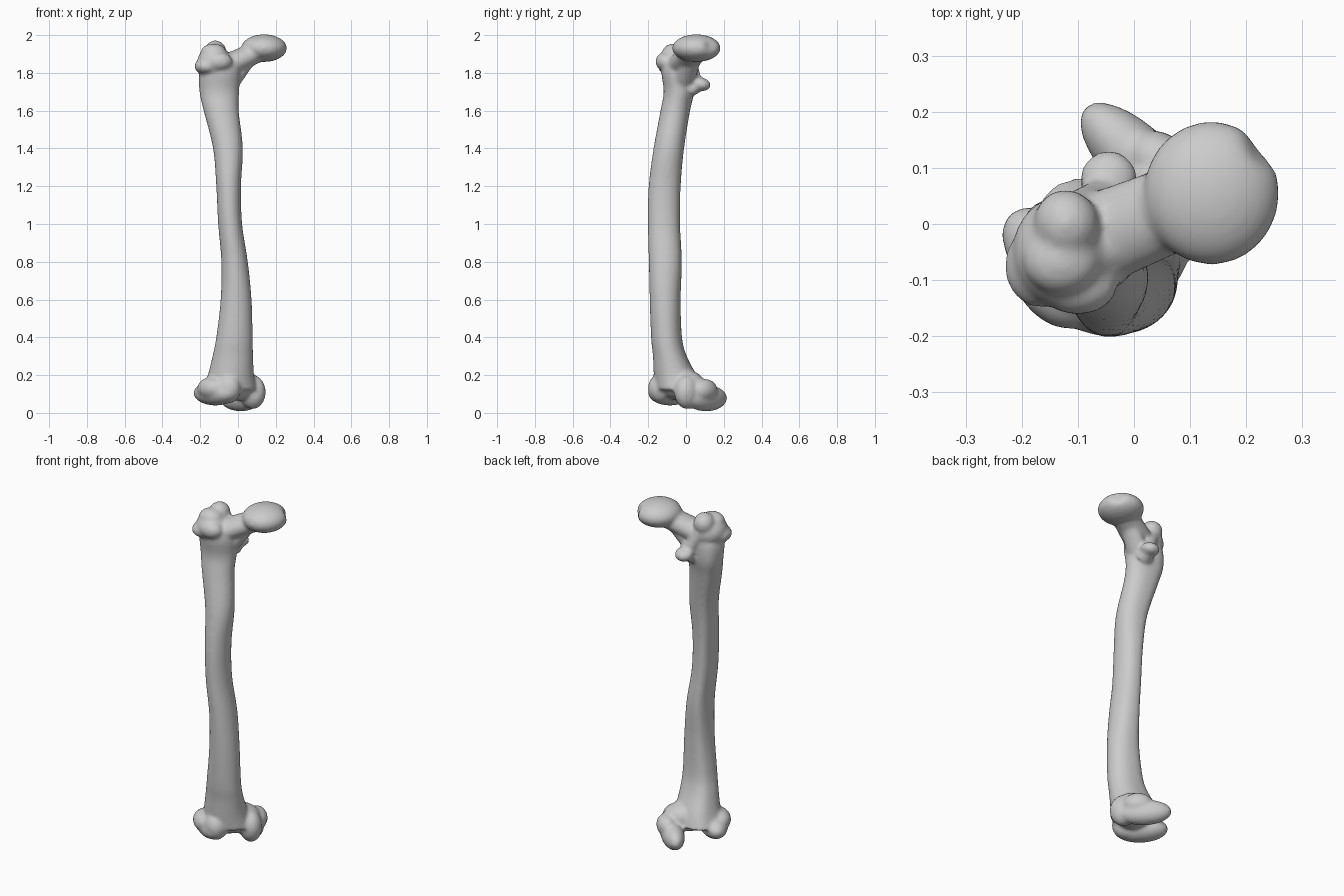
import bpy
import bmesh
import math
from mathutils import Matrix, Vector

if "Cube" in bpy.data.objects:
    bpy.data.objects.remove(bpy.data.objects["Cube"])

bone_grey = bpy.data.materials.new("bone grey")
bone_grey.use_nodes = True
colour = (0.6, 0.6, 0.6, 1)
bone_grey.diffuse_color = colour
bone_grey.node_tree.nodes["Principled BSDF"].inputs["Base Color"].default_value = colour

bm = bmesh.new()
KNEE_TURN = math.radians(45)      # the knee end is twisted against the hip end


def ellipsoid(centre, radii, turn=0.0, tilt=0.0):
    """Closed ellipsoid, tilted about its own x and then turned about z."""
    m = (Matrix.Translation(centre) @ Matrix.Rotation(turn, 4, "Z")
         @ Matrix.Rotation(tilt, 4, "X") @ Matrix.Diagonal((*radii, 1)))
    return bmesh.ops.create_icosphere(bm, subdivisions=4, radius=1, matrix=m)["verts"]


def knee(side, back, z, radii, tilt=0.0):
    """Ellipsoid placed along the knee's own sideways and backward axes."""
    p = Matrix.Rotation(KNEE_TURN, 3, "Z") @ Vector((side, back, z))
    ellipsoid(p, radii, KNEE_TURN, tilt)


def loft(rings):
    """Bridge closed rings of points and cap both ends."""
    loops = [[bm.verts.new(p) for p in ring] for ring in rings]
    n = len(loops[0])
    for a, b in zip(loops, loops[1:]):
        for i in range(n):
            j = (i + 1) % n
            bm.faces.new((a[i], a[j], b[j], b[i]))
    bm.faces.new(loops[0][::-1])
    bm.faces.new(loops[-1])


def spline(keys, steps=5):
    """Catmull-Rom through tuples of any length."""
    keys = [Vector(k) for k in keys]
    out = []
    for i in range(len(keys) - 1):
        a, b = keys[max(i - 1, 0)], keys[i]
        c, d = keys[i + 1], keys[min(i + 2, len(keys) - 1)]
        for s in range(steps):
            t = s / steps
            out.append(0.5 * (2 * b + (c - a) * t + (2 * a - 5 * b + 4 * c - d) * t * t
                              + (3 * b - a - 3 * c + d) * t ** 3))
    return out + [keys[-1]]


def tube(a, b, ra, rb, flat=1.0):
    """Tapered tube between two points, optionally flattened in height."""
    a, b = Vector(a), Vector(b)
    axis = (b - a).normalized()
    side = axis.cross((0, 0, 1)).normalized()
    up = side.cross(axis)
    rings = []
    for k in range(9):
        t = k / 8
        c, r = a.lerp(b, t), ra + (rb - ra) * t
        angles = [math.tau * i / 24 for i in range(24)]
        rings.append([c + side * r * math.cos(q) + up * r * flat * math.sin(q) for q in angles])
    loft(rings)


# Shaft: z, left edge, right edge, front edge, back edge
shaft = [
    (0.12, -0.19, 0.10, -0.16, 0.08),
    (0.20, -0.16, 0.085, -0.17, 0.05),
    (0.30, -0.135, 0.08, -0.175, 0.00),
    (0.40, -0.115, 0.078, -0.185, -0.025),
    (0.60, -0.092, 0.072, -0.192, -0.032),
    (0.80, -0.088, 0.052, -0.197, -0.026),
    (1.00, -0.105, 0.022, -0.202, -0.035),
    (1.20, -0.115, 0.016, -0.198, -0.032),
    (1.40, -0.132, 0.026, -0.172, -0.014),
    (1.60, -0.182, 0.004, -0.135, 0.018),
    (1.70, -0.204, 0.006, -0.118, 0.04),
    (1.80, -0.205, 0.012, -0.13, 0.04),
    (1.86, -0.17, 0.00, -0.12, 0.02),
]
rings = []
for z, x0, x1, y0, y1 in spline(shaft):
    ring = []
    for i in range(40):
        q = math.tau * i / 40
        # rough line: a raised ridge along the back
        ridge = 1 + 0.16 * max(0, math.cos(q - math.radians(125))) ** 10
        ring.append(((x0 + x1) / 2 + (x1 - x0) / 2 * math.cos(q) * ridge,
                     (y0 + y1) / 2 + (y1 - y0) / 2 * math.sin(q) * ridge, z))
    rings.append(ring)
loft(rings)

# Ball head with its small pit
head_centre = Vector((0.138, 0.055, 1.931))
pit = Vector((0.75, 0.65, 0.12)).normalized()
for v in ellipsoid(head_centre, (0.121, 0.128, 0.073)):
    d = v.co - head_centre
    near = max(0, 1 - d.normalized().angle(pit) / 0.4)
    v.co -= d * 0.16 * near

# Neck and its lower buttress
tube((-0.12, -0.05, 1.81), (0.10, 0.04, 1.91), 0.085, 0.075, 0.75)
tube((-0.06, -0.02, 1.72), (0.06, 0.03, 1.875), 0.065, 0.05, 0.7)

# Greater trochanter: body, outer lip, front knob and hooked crest
ellipsoid((-0.125, -0.05, 1.855), (0.092, 0.10, 0.085))
ellipsoid((-0.165, -0.075, 1.835), (0.066, 0.075, 0.045))
ellipsoid((-0.10, -0.11, 1.86), (0.07, 0.052, 0.05))
ellipsoid((-0.12, 0.00, 1.912), (0.058, 0.062, 0.06), 0.3)
ellipsoid((-0.13, -0.065, 1.91), (0.068, 0.06, 0.045))

# Lesser trochanter and the crest joining it to the greater one
ellipsoid((-0.045, 0.08, 1.74), (0.052, 0.052, 0.036), 0, -0.2)
tube((-0.05, 0.02, 1.71), (-0.045, 0.085, 1.74), 0.05, 0.035, 0.8)
tube((-0.05, 0.05, 1.75), (-0.12, 0.01, 1.89), 0.035, 0.04)

# Knee end: central block, then each condyle with its outer bump and front lip
knee(-0.03, -0.01, 0.15, (0.15, 0.10, 0.085))
knee(-0.145, 0.025, 0.105, (0.075, 0.145, 0.066))
knee(-0.175, 0.02, 0.13, (0.065, 0.09, 0.06))
knee(-0.13, -0.055, 0.13, (0.065, 0.075, 0.08))
knee(0.085, 0.065, 0.078, (0.062, 0.145, 0.07))
knee(0.11, 0.03, 0.12, (0.055, 0.08, 0.06))
knee(0.06, -0.05, 0.11, (0.062, 0.075, 0.09))

bmesh.ops.recalc_face_normals(bm, faces=bm.faces[:])
mesh = bpy.data.meshes.new("thigh_bone")
bm.to_mesh(mesh)
bm.free()
mesh.materials.append(bone_grey)
bone = bpy.data.objects.new("thigh_bone", mesh)
bpy.context.collection.objects.link(bone)

# Fuse the parts into one smooth skin
fuse = bone.modifiers.new("fuse", "REMESH")
fuse.mode = "VOXEL"
fuse.voxel_size = 0.009
fuse.use_smooth_shade = True
soften = bone.modifiers.new("soften", "SMOOTH")
soften.factor = 0.5
soften.iterations = 10
